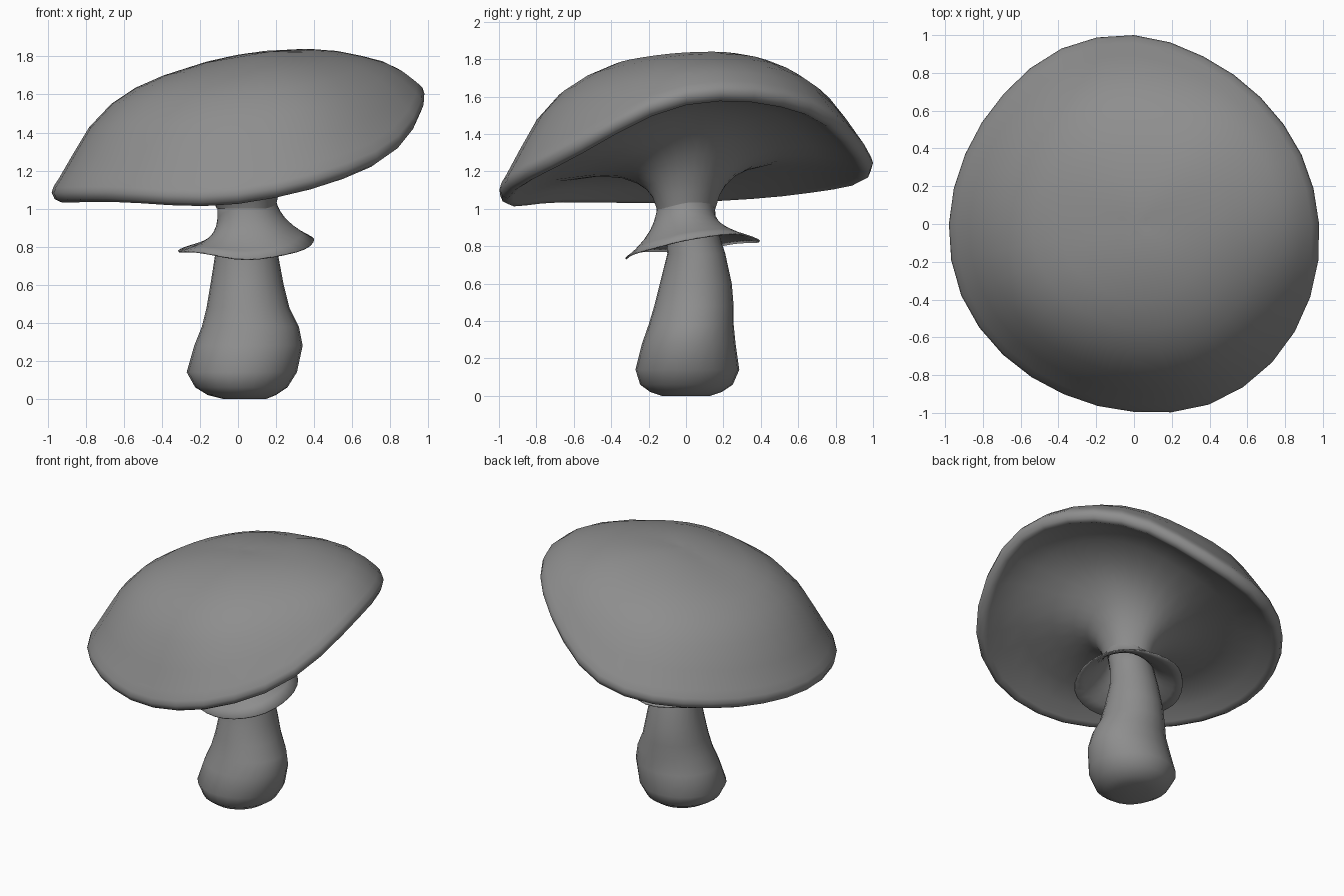
import bpy
import bmesh
import math
from mathutils import Vector

default_cube = bpy.data.objects.get("Cube")
if default_cube:
    bpy.data.objects.remove(default_cube)

# One flat grey for the whole mushroom
grey = bpy.data.materials.new("mushroom_grey")
grey.use_nodes = True
grey_value = (0.27, 0.27, 0.27, 1.0)
grey.diffuse_color = grey_value
grey.node_tree.nodes["Principled BSDF"].inputs["Base Color"].default_value = grey_value


def around(values, angle):
    """Smooth closed interpolation of evenly spaced values around the axis."""
    count = len(values)
    position = (angle / math.tau * count) % count
    index = int(position)
    f = position - index
    a, b, c, d = (values[(index + step) % count] for step in (-1, 0, 1, 2))
    return b + f * ((c - a) + f * ((2 * a - 5 * b + 4 * c - d) + f * (3 * (b - c) + d - a))) / 2


def loft(name, rings, cap_start=False, cap_end=False):
    """Skin a list of equal-length rings and shade the result smooth."""
    bm = bmesh.new()
    loops = [[bm.verts.new(point) for point in ring] for ring in rings]
    for low, high in zip(loops, loops[1:]):
        for i in range(len(low)):
            j = (i + 1) % len(low)
            bm.faces.new((low[i], low[j], high[j], high[i]))
    for wanted, loop in ((cap_start, loops[0]), (cap_end, loops[-1])):
        if wanted:
            centre = sum((v.co for v in loop), Vector()) / len(loop)
            hub = bm.verts.new(centre)
            for i, vert in enumerate(loop):
                bm.faces.new((vert, loop[(i + 1) % len(loop)], hub))
    bmesh.ops.recalc_face_normals(bm, faces=bm.faces)
    mesh = bpy.data.meshes.new(name)
    bm.to_mesh(mesh)
    bm.free()
    mesh.materials.append(grey)
    obj = bpy.data.objects.new(name, mesh)
    bpy.context.collection.objects.link(obj)
    bpy.ops.object.select_all(action="DESELECT")
    obj.select_set(True)
    bpy.context.view_layer.objects.active = obj
    bpy.ops.object.shade_smooth()
    return obj


def angles(count):
    return [math.tau * i / count for i in range(count)]


# Cap: tilted, slightly irregular rim, counter-clockwise from the left side
rim_radius = (0.98, 0.96, 0.948, 0.96, 1.0, 1.005, 0.975, 0.967,
              0.98, 0.99, 0.98, 0.975, 0.995, 1.035, 1.035, 1.01)
rim_height = (1.61, 1.56, 1.25, 1.14, 1.09, 1.09, 1.08, 1.275)
mean_rim = 1.22
shoulder = (0, 0.01, 0.03, 0.02, 0.01, 0.03, 0.06, 0.055)

# Each row: share of the rim radius, mean height, share of the rim tilt
cap_profile = (
    (0.07, 1.803, 0.05), (0.2, 1.787, 0.14), (0.4, 1.735, 0.28),
    (0.55, 1.675, 0.38), (0.68, 1.605, 0.49), (0.8, 1.505, 0.66),
    (0.89, 1.385, 0.85), (0.96, 1.285, 0.97), (0.99, 1.245, 1),
    (1.0, 1.215, 1), (0.985, 1.18, 1), (0.955, 1.165, 1),
    (0.925, 1.18, 0.98), (0.85, 1.225, 0.9), (0.7, 1.26, 0.74),
    (0.5, 1.265, 0.6), (0.36, 1.23, 0.46), (0.27, 1.18, 0.34),
    (0.215, 1.125, 0.2), (0.18, 1.07, 0.08), (0.157, 1.0, 0),
)


def cap_ring(share, height, tilt, under):
    shift = 0.05 * (1 - share) if under else 0
    bulge = 0 if under else math.sin(math.pi * share ** 1.3)
    blend = min(1, 2 * share)
    ring = []
    for a in angles(32):
        radius = share * around(rim_radius, a)
        plane = 0.25 * math.cos(a) + 0.06 * math.sin(a)
        slope = plane + blend * (around(rim_height, a) - mean_rim - plane)
        z = height + tilt * slope + bulge * around(shoulder, a)
        ring.append((radius * math.cos(a) + shift, radius * math.sin(a), z))
    return ring


lip = [row[0] for row in cap_profile].index(1.0)
loft("cap", [cap_ring(*row, i > lip) for i, row in enumerate(cap_profile)], cap_start=True)

# Stem: each row gives height, then the x range and the y range
stem_profile = (
    (0.0, -0.08, 0.15, -0.13, 0.13), (0.02, -0.16, 0.2, -0.19, 0.19),
    (0.06, -0.225, 0.26, -0.245, 0.25), (0.14, -0.27, 0.31, -0.27, 0.285),
    (0.28, -0.23, 0.34, -0.235, 0.265), (0.38, -0.19, 0.32, -0.2, 0.255),
    (0.48, -0.165, 0.27, -0.17, 0.255), (0.6, -0.145, 0.24, -0.14, 0.245),
    (0.76, -0.12, 0.21, -0.1, 0.21), (0.9, -0.11, 0.19, -0.11, 0.165),
    (1.05, -0.105, 0.195, -0.14, 0.15),
)


def stem_ring(z, left, right, front, back):
    return [((left + right) / 2 + (right - left) / 2 * math.cos(a),
             (front + back) / 2 + (back - front) / 2 * math.sin(a), z)
            for a in angles(24)]


loft("stem", [stem_ring(*row) for row in stem_profile], cap_start=True, cap_end=True)

# Skirt: thin sheet hanging from the neck, flaring at a different rate on each side
skirt_reach = (0.355, 0.345, 0.375, 0.34, 0.36, 0.37, 0.345, 0.37)
skirt_hem = (0.84, 0.87, 0.83, 0.82, 0.78, 0.775, 0.735, 0.775)
skirt_flare = (0.45, 0.3, 0.2, 0.16, 0.17, 0.25, 0.38, 0.45)
skirt_top, skirt_neck = 1.08, 0.152


def skirt_ring(out):
    ring = []
    for a in angles(32):
        radius = skirt_neck + out * (around(skirt_reach, a) - skirt_neck)
        drop = out ** around(skirt_flare, a)
        z = skirt_top + drop * (around(skirt_hem, a) - skirt_top)
        ring.append((0.045 + radius * math.cos(a), 0.02 * out + radius * math.sin(a), z))
    return ring


skirt = loft("skirt", [skirt_ring(out) for out in (0, 0.01, 0.04, 0.12, 0.25, 0.45, 0.7, 1)])
sheet = skirt.modifiers.new("thickness", "SOLIDIFY")
sheet.thickness = 0.008
